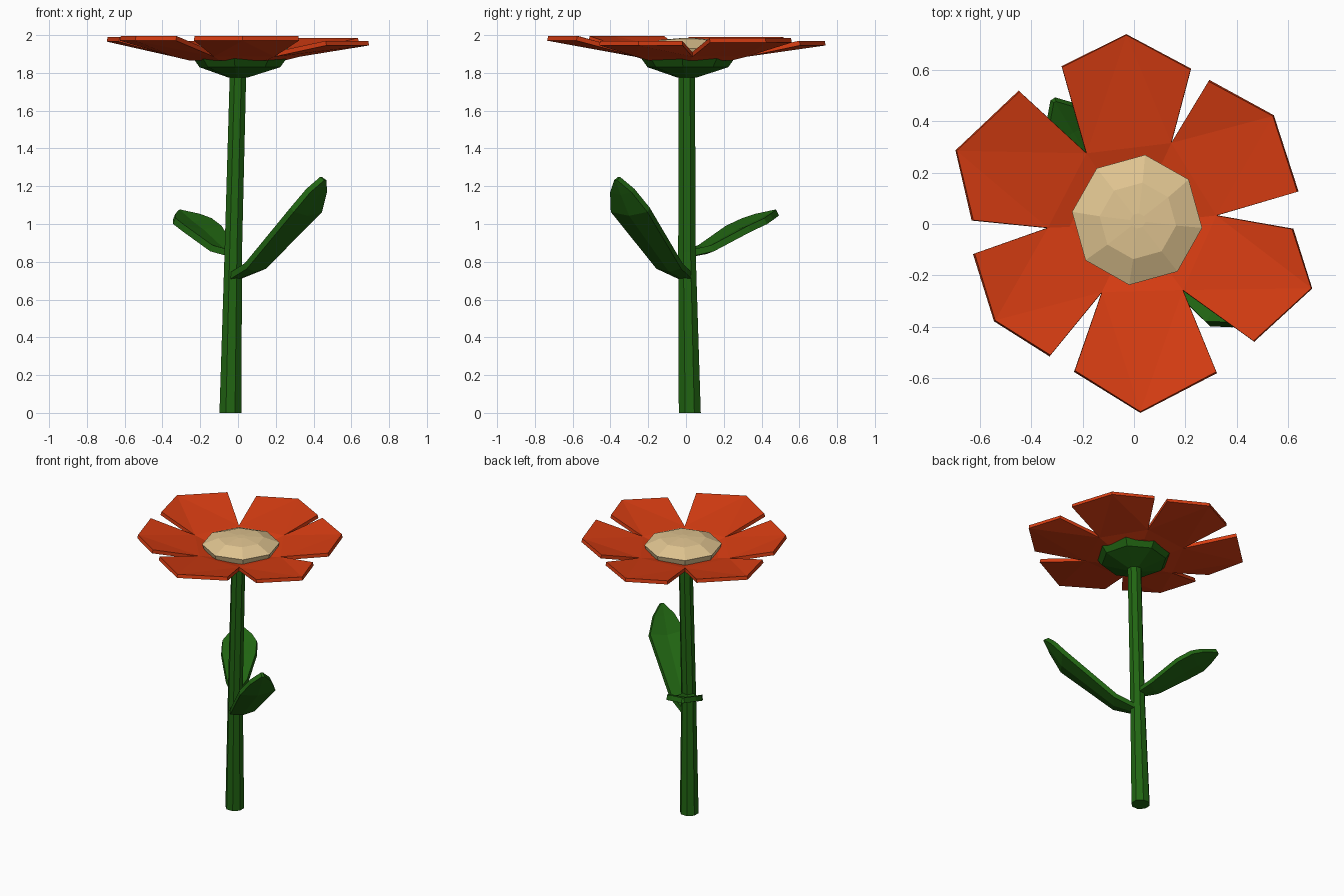
import bpy, bmesh, math
from mathutils import Vector

if "Cube" in bpy.data.objects:
    bpy.data.objects.remove(bpy.data.objects["Cube"])


def material(name, rgb):
    m = bpy.data.materials.new(name)
    m.diffuse_color = (*rgb, 1)
    m.use_nodes = True
    m.node_tree.nodes["Principled BSDF"].inputs["Base Color"].default_value = m.diffuse_color
    return m


GREEN = material("leaf green", (0.015, 0.13, 0.006))
RED = material("petal orange", (0.68, 0.046, 0.006))
TAN = material("seed tan", (0.74, 0.55, 0.28))


def add_mesh(name, verts, faces, mat, thickness=0, offset=0):
    me = bpy.data.meshes.new(name)
    me.from_pydata(verts, [], faces)
    bm = bmesh.new()
    bm.from_mesh(me)
    if not thickness:
        bmesh.ops.recalc_face_normals(bm, faces=bm.faces)
    bm.to_mesh(me)
    bm.free()
    me.materials.append(mat)
    ob = bpy.data.objects.new(name, me)
    bpy.context.collection.objects.link(ob)
    if thickness:
        s = ob.modifiers.new("thickness", "SOLIDIFY")
        s.thickness = thickness
        s.offset = offset
    return ob


def rings(name, sections, mat, start=22.5, n=8):
    """Stacked polygon rings: (x, y, z, radius), capped at both ends."""
    verts, faces = [], []
    for x, y, z, r in sections:
        for i in range(n):
            a = math.radians(start + 360 * i / n)
            verts.append((x + r * math.cos(a), y + r * math.sin(a), z))
    for k in range(len(sections) - 1):
        for i in range(n):
            j = (i + 1) % n
            faces.append((k * n + i, k * n + j, k * n + n + j, k * n + n + i))
    faces.append(tuple(range(n))[::-1])
    faces.append(tuple(range(len(verts) - n, len(verts))))
    return add_mesh(name, verts, faces, mat)


def leaf(name, origin, direction, stations, cup=0.02):
    """Cupped blade: stations are (distance, z, half width)."""
    d = Vector((*direction, 0)).normalized()
    side = Vector((-d.y, d.x, 0))
    verts, faces = [], []
    for r, z, w in stations:
        c = Vector((*origin, 0)) + d * r
        c.z = z
        lift = Vector((0, 0, cup * min(1, w / 0.1)))
        verts += [c - side * w + lift * 0.5, c - lift * 0.5, c + side * w + lift * 0.5]
    for k in range(len(stations) - 1):
        for i in range(2):
            a = k * 3 + i
            faces.append((a, a + 3, a + 4, a + 1))
    return add_mesh(name, verts, faces, GREEN, 0.035)


# Stem, slightly leaning
rings("stem", [(-0.04, 0.02, 0, 0.063), (-0.025, 0.005, 0.85, 0.05),
               (0, 0.004, 1.8, 0.047)], GREEN)

# Green cup under the bloom
rings("flower_cup", [(0, 0.005, 1.775, 0.05), (0.01, 0.01, 1.83, 0.215),
                     (0.01, 0.01, 1.885, 0.255)], GREEN, 83)

# Domed seed disc
rings("flower_centre", [(0.012, 0.016, 1.885, 0.24), (0.012, 0.016, 1.93, 0.255),
                        (0.015, 0.012, 1.975, 0.15), (0.015, 0.012, 1.985, 0.03)], TAN, 83)

# Petals: outer height and three outer corners each, counter-clockwise
petals = [
    (1.97, (0.22, 0.60), (-0.03, 0.735), (-0.28, 0.61)),
    (1.99, (-0.445, 0.515), (-0.69, 0.285), (-0.625, 0.015)),
    (1.995, (-0.62, -0.115), (-0.54, -0.375), (-0.325, -0.51)),
    (1.995, (-0.23, -0.57), (0.025, -0.73), (0.32, -0.575)),
    (1.97, (0.465, -0.455), (0.69, -0.25), (0.615, -0.02)),
    (1.985, (0.635, 0.125), (0.54, 0.42), (0.29, 0.555)),
]
# Notches between petals, each just before the petal of the same index
notches = [(0.145, 0.315), (-0.185, 0.275), (-0.335, -0.015),
           (-0.125, -0.265), (0.19, -0.257), (0.32, 0.033)]
verts = [(x, y, 1.91) for x, y in notches]
verts += [(x * 0.75, y * 0.75, 1.89) for x, y in notches]
faces = [tuple(range(6, 12))]
for i, (z, *corners) in enumerate(petals):
    j = (i + 1) % 6
    b = len(verts)
    verts += [(x, y, z) for x, y in corners]
    faces.append((6 + i, i, j, 6 + j))
    faces += [(i, b, b + 1), (i, b + 1, j), (j, b + 1, b + 2)]
add_mesh("petals", verts, faces, RED, 0.025, -1)

# Two leaves
leaf("large_leaf", (-0.02, 0.0), (0.79, -0.61),
     [(0, 0.72, 0.04), (0.14, 0.77, 0.08), (0.48, 1.065, 0.12),
      (0.55, 1.17, 0.07), (0.595, 1.24, 0.008)])
leaf("small_leaf", (-0.03, 0.02), (-0.52, 0.85),
     [(0, 0.845, 0.03), (0.1, 0.865, 0.07), (0.3, 0.965, 0.115),
      (0.4, 1.005, 0.115), (0.46, 1.03, 0.08), (0.54, 1.06, 0.008)])
